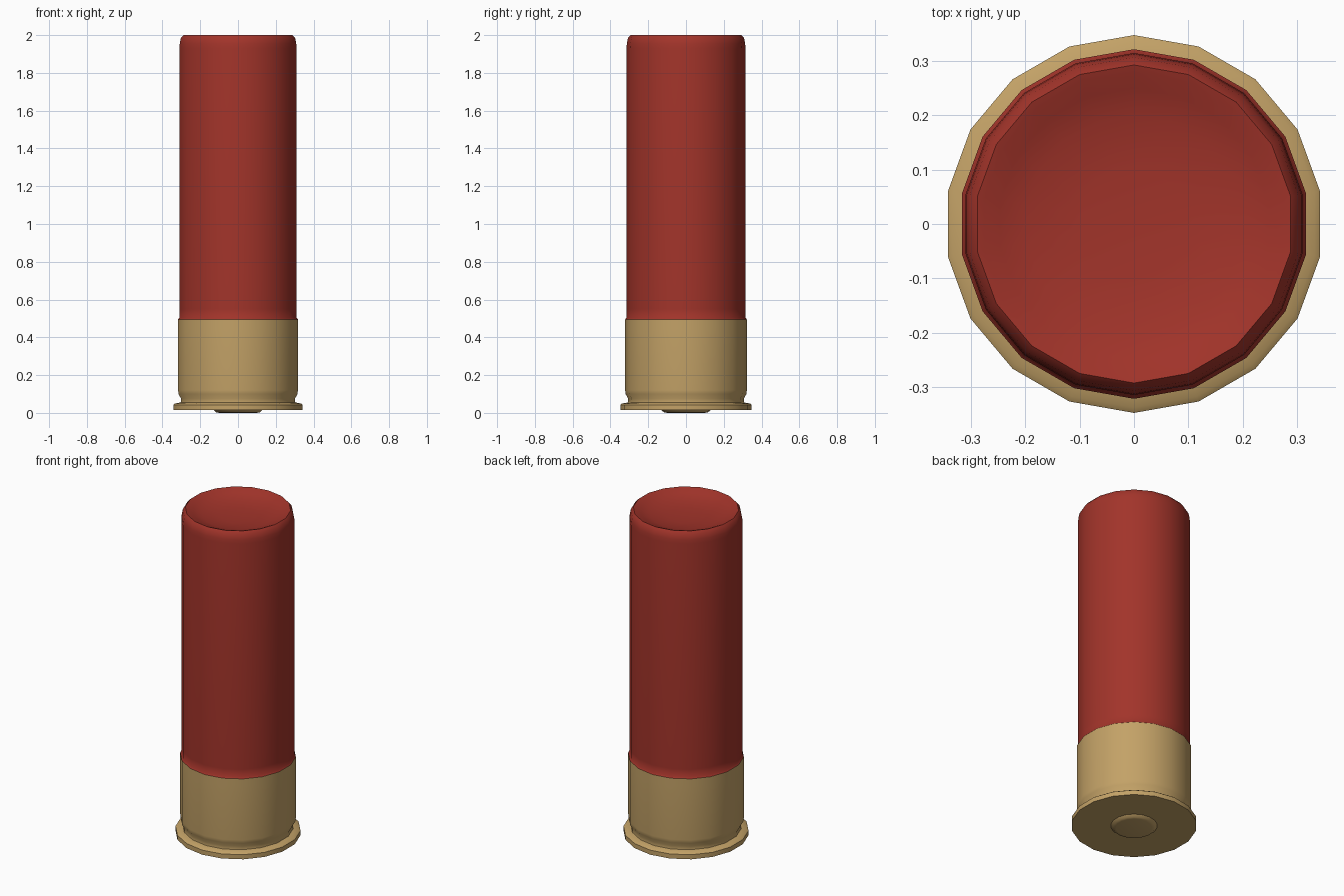
import bpy, bmesh, math

if "Cube" in bpy.data.objects:
    bpy.data.objects.remove(bpy.data.objects["Cube"])

SIDES = 18


def material(name, rgb):
    m = bpy.data.materials.new(name)
    m.diffuse_color = (*rgb, 1.0)
    m.use_nodes = True
    m.node_tree.nodes["Principled BSDF"].inputs["Base Color"].default_value = m.diffuse_color
    return m


def lathe(name, profile, mat):
    """Revolve (radius, z) points, listed bottom to top, around z."""
    bm = bmesh.new()
    rings = []
    for r, z in profile:
        if r == 0:
            rings.append([bm.verts.new((0, 0, z))] * SIDES)
        else:
            ring = []
            for i in range(SIDES):
                a = math.pi / 2 + math.tau * i / SIDES
                ring.append(bm.verts.new((r * math.cos(a), r * math.sin(a), z)))
            rings.append(ring)
    for low, high in zip(rings, rings[1:]):
        for i in range(SIDES):
            j = (i + 1) % SIDES
            corners = [low[i], low[j], high[j], high[i]]
            bm.faces.new(list(dict.fromkeys(corners)))
    mesh = bpy.data.meshes.new(name)
    bm.to_mesh(mesh)
    bm.free()
    mesh.materials.append(mat)
    ob = bpy.data.objects.new(name, mesh)
    bpy.context.collection.objects.link(ob)
    bpy.ops.object.select_all(action='DESELECT')
    ob.select_set(True)
    bpy.context.view_layer.objects.active = ob
    bpy.ops.object.shade_smooth_by_angle(angle=math.radians(50))
    return ob


red = material("red_plastic", (0.36, 0.034, 0.023))
brass = material("brass", (0.546, 0.36, 0.135))

# plastic tube with a rolled lip and a dished end
lathe("plastic_tube", [
    (0.322, 0.495), (0.315, 0.503), (0.315, 0.55), (0.315, 1.93),
    (0.313, 1.955), (0.307, 1.985), (0.293, 2.0), (0.28, 1.996),
    (0.25, 1.983), (0.2, 1.966), (0.1, 1.957), (0, 1.955)], red)

# metal cup with a groove above the extraction rim
lathe("metal_base", [
    (0.13, 0.015), (0.3, 0.015), (0.348, 0.015), (0.348, 0.043),
    (0.338, 0.05), (0.308, 0.055), (0.306, 0.075), (0.32, 0.1),
    (0.322, 0.12), (0.322, 0.45), (0.322, 0.495)], brass)

# slightly raised primer under the base
lathe("primer", [(0, 0.0), (0.1, 0.0), (0.117, 0.003), (0.13, 0.015)], brass)
